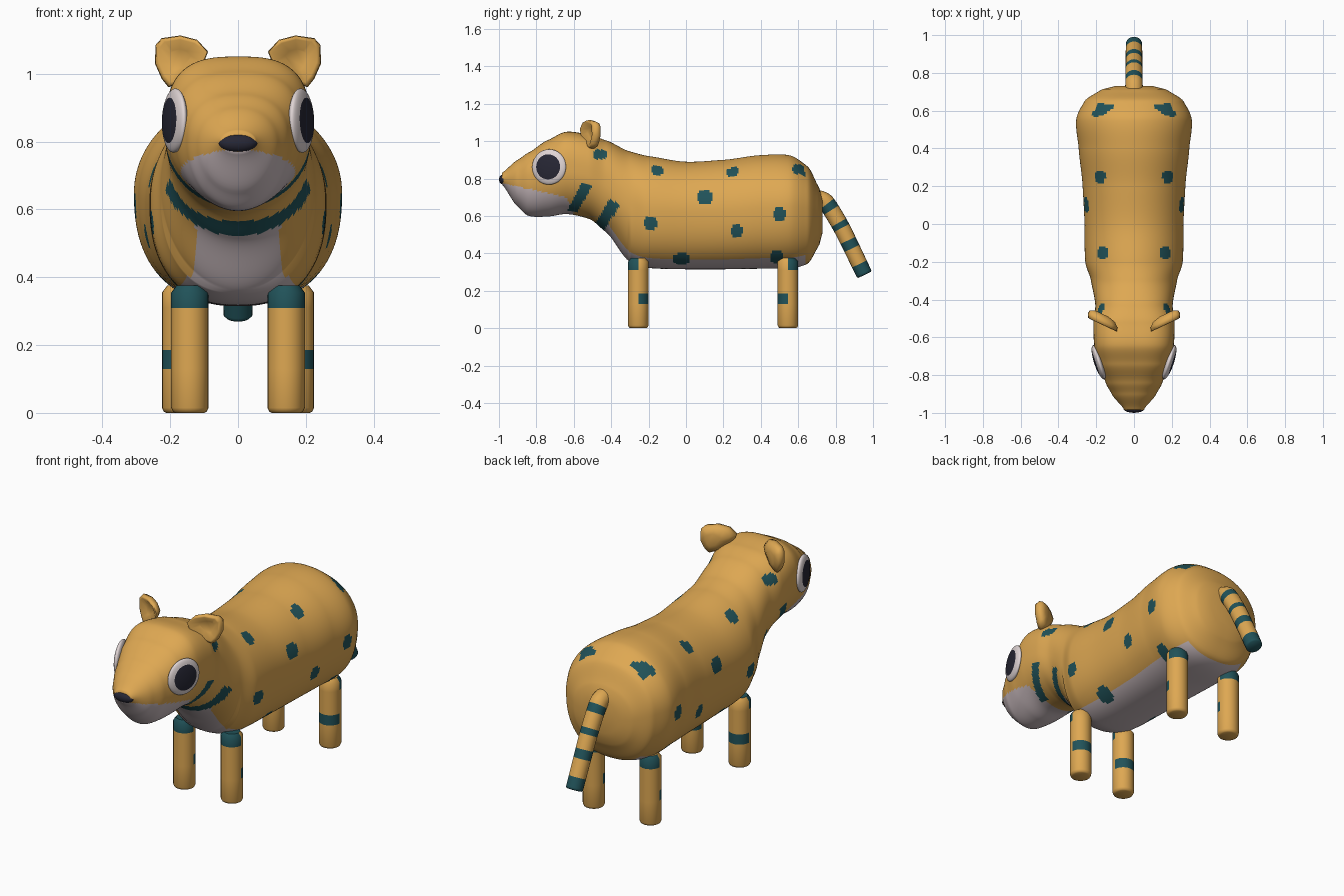
import bpy, bmesh, math
from mathutils import Vector, Matrix

if "Cube" in bpy.data.objects:
    bpy.data.objects.remove(bpy.data.objects["Cube"])


def material(name, rgb):
    m = bpy.data.materials.new(name)
    m.diffuse_color = (*rgb, 1)
    m.use_nodes = True
    m.node_tree.nodes["Principled BSDF"].inputs["Base Color"].default_value = m.diffuse_color
    return m


GOLD = material("golden_fur", (0.73, 0.39, 0.085))
TEAL = material("teal_markings", (0.015, 0.085, 0.1))
PALE = material("pale_fur", (0.58, 0.49, 0.51))
EYE = material("eye_white", (0.74, 0.66, 0.66))
DARK = material("dark_navy", (0.02, 0.02, 0.035))


def finish(name, bm, mats, rule=None, angle=50):
    """Turn a bmesh into a smooth object, colouring faces by rule(centre)."""
    bmesh.ops.recalc_face_normals(bm, faces=bm.faces)
    if rule:
        for f in bm.faces:
            f.material_index = rule(f.calc_center_median())
    me = bpy.data.meshes.new(name)
    bm.to_mesh(me)
    bm.free()
    for m in mats:
        me.materials.append(m)
    ob = bpy.data.objects.new(name, me)
    bpy.context.collection.objects.link(ob)
    bpy.ops.object.select_all(action='DESELECT')
    ob.select_set(True)
    bpy.context.view_layer.objects.active = ob
    bpy.ops.object.shade_smooth_by_angle(angle=math.radians(angle))
    return ob


def loft(name, rings, mats, rule=None, angle=50):
    """Skin closed rings of points and cap both ends."""
    bm = bmesh.new()
    vs = [[bm.verts.new(p) for p in r] for r in rings]
    n = len(vs[0])
    for a, b in zip(vs, vs[1:]):
        for i in range(n):
            j = (i + 1) % n
            bm.faces.new((a[i], a[j], b[j], b[i]))
    bm.faces.new(vs[0])
    bm.faces.new(vs[-1])
    return finish(name, bm, mats, rule, angle)


def curve(keys, t, col):
    """Catmull-Rom style interpolation of a key column by the first column."""
    i = max(k for k in range(len(keys) - 1) if keys[k][0] <= t or k == 0)
    a, b = keys[i], keys[i + 1]
    p, q = keys[max(i - 1, 0)], keys[min(i + 2, len(keys) - 1)]
    h = b[0] - a[0]
    u = (t - a[0]) / h
    ma = (b[col] - p[col]) / (b[0] - p[0]) * h * 0.7
    mb = (q[col] - a[col]) / (q[0] - a[0]) * h * 0.7
    return ((2*u**3 - 3*u*u + 1) * a[col] + (u**3 - 2*u*u + u) * ma
            + (3*u*u - 2*u**3) * b[col] + (u**3 - u*u) * mb)


# --- body and head: y, top, bottom, widest height, half width, upper power
BODY = [
    (-0.985, 0.83, 0.77, 0.80, 0.05, 2.0),
    (-0.90, 0.90, 0.65, 0.79, 0.118, 2.2),
    (-0.84, 0.94, 0.60, 0.80, 0.15, 2.4),
    (-0.74, 1.005, 0.597, 0.83, 0.188, 2.7),
    (-0.64, 1.05, 0.61, 0.84, 0.211, 2.9),
    (-0.52, 1.035, 0.585, 0.82, 0.215, 2.8),
    (-0.43, 1.005, 0.515, 0.77, 0.205, 2.5),
    (-0.30, 0.945, 0.355, 0.66, 0.228, 2.2),
    (-0.20, 0.92, 0.322, 0.63, 0.258, 2.0),
    (0.0, 0.89, 0.315, 0.62, 0.262, 2.0),
    (0.20, 0.90, 0.315, 0.62, 0.272, 2.0),
    (0.40, 0.925, 0.318, 0.64, 0.293, 2.0),
    (0.55, 0.925, 0.32, 0.65, 0.306, 2.0),
    (0.65, 0.865, 0.345, 0.64, 0.262, 2.1),
    (0.71, 0.755, 0.44, 0.61, 0.175, 2.2),
    (0.73, 0.69, 0.51, 0.60, 0.10, 2.0),
]
SIDE_SPOTS = [(-0.46, 0.93, .036, .026), (0.10, 0.70, .038, .038), (-0.19, 0.56, .034, .034),
              (0.27, 0.52, .032, .032), (0.50, 0.61, .032, .034), (-0.025, 0.37, .042, .03),
              (0.485, 0.38, .035, .03), (0.6, 0.85, .03, .025)]
TOP_SPOTS = [(0.165, -0.155), (0.18, 0.25), (0.175, 0.61)]


def blob(dx, dy):
    """Square spot with clipped corners."""
    dx, dy = abs(dx), abs(dy)
    return max(dx, dy) < 1 and dx + dy < 1.55


def stripe(y, z, a, b, half):
    d = Vector(b) - Vector(a)
    w = Vector((y, z)) - Vector(a)
    t = w.dot(d) / d.length_squared
    return 0 <= t <= 1 and abs(w.x * d.y - w.y * d.x) / d.length < half


def body_colour(c):
    x, y, z = abs(c.x), c.y, c.z
    if any(blob((y - a) / w, (z - b) / h) for a, b, w, h in SIDE_SPOTS):
        return 1
    if z > 0.7 and any(blob((x - a) / .027, (y - b) / .033) for a, b in TOP_SPOTS):
        return 1
    # neck stripes
    if stripe(y, z, (-0.615, 0.61), (-0.53, 0.77), 0.027) and x > 0.08:
        return 1
    if stripe(y, z, (-0.475, 0.52), (-0.38, 0.675), 0.031):
        return 1
    # pale muzzle, chest and belly
    if y < -0.6 and z < min(0.775 - (y + 0.98) * 0.22, 0.70 - (y + 0.64) * 2):
        return 2
    if -0.455 < y < 0.64 and z < curve(BODY, y, 2) + 0.053:
        return 2
    return 0


rings = []
N, M = 210, 112
for k in range(N + 1):
    y = BODY[0][0] + (BODY[-1][0] - BODY[0][0]) * k / N
    top, bot, mid, wid, pw = (curve(BODY, y, c) for c in range(1, 6))
    ring = []
    for i in range(M):
        a = math.tau * i / M
        c, s = math.cos(a), math.sin(a)
        n = pw if s > 0 else (2.4 if y > -0.3 else 2.0)
        r = (abs(c) ** n + abs(s) ** n) ** (-1 / n)
        ring.append((wid * r * c, y, mid + r * s * ((top - mid) if s > 0 else (mid - bot))))
    rings.append(ring)
loft("body_and_head", rings, [GOLD, TEAL, PALE], body_colour, 60)


# --- legs: half bands at top and ankle on opposite sides
def leg(name, x, y, facing):
    def colour(c):
        ahead = (c.y - y) * facing > 0
        return int((ahead and c.z > 0.31) or (not ahead and 0.13 < c.z < 0.185))
    prof = [(0.0, .042), (0.004, .05), (0.015, .055), (0.13, .055), (0.185, .055),
            (0.31, .055), (0.355, .055), (0.375, .04)]
    rings = [[(x + r * math.cos(math.tau * i / 24), y + r * math.sin(math.tau * i / 24), z)
              for i in range(24)] for z, r in prof]
    loft(name, rings, [GOLD, TEAL], colour)


# --- ears: shallow bowls lofted from an outline
EAR = [(.10, 1.035), (.088, 1.065), (.12, 1.10), (.17, 1.113), (.225, 1.105), (.243, 1.085),
       (.245, 1.03), (.225, .985), (.205, .96), (.15, .98)]


def ear(name, side):
    cx, cz = 0.172, 1.045
    rings = [[(side * (cx + (x - cx) * s), -0.555 + 0.47 * (cx + (x - cx) * s - 0.08) + d,
               cz + (z - cz) * s) for x, z in EAR]
             for s, d in [(.45, .038), (.85, .026), (1, .004), (.97, -.018), (.82, -.02), (.4, .002)]]
    loft(name, rings, [GOLD], None, 80)


# --- eyes: flattened discs with the pupil on the central faces
def eye(name, side):
    bm = bmesh.new()
    bmesh.ops.create_uvsphere(bm, u_segments=32, v_segments=28, radius=1)
    normal = Vector((side * math.cos(0.32), -math.sin(0.32), 0.03)).normalized()
    place = Matrix.Translation((side * 0.187, -0.732, 0.862)) @ normal.to_track_quat('Z', 'Y').to_matrix().to_4x4()
    for f in bm.faces:
        c = f.calc_center_median()
        f.material_index = int(c.z > 0 and math.hypot(c.x, c.y) < 0.69)
    bm.transform(place @ Matrix.Diagonal((.095, .095, .024, 1)))
    finish(name, bm, [EYE, DARK])


for side, word in ((1, "right"), (-1, "left")):
    leg("front_leg_" + word, side * 0.142, -0.255, -1)
    leg("rear_leg_" + word, side * 0.169, 0.545, 1)
    ear("ear_" + word, side)
    eye("eye_" + word, side)

# --- nose
bm = bmesh.new()
bmesh.ops.create_uvsphere(bm, u_segments=16, v_segments=10, radius=1)
bm.transform(Matrix.Translation((0, -0.976, 0.795)) @ Matrix.Diagonal((.057, .024, .027, 1)))
finish("nose", bm, [DARK])

# --- tail: banded tube along a drooping path
PATH = [(0.0, 0.67, 0.70), (0.2, 0.745, 0.675), (0.45, 0.825, 0.55), (0.7, 0.89, 0.42), (1.0, 0.955, 0.285)]
BANDS = [(0.23, 0.30), (0.41, 0.485), (0.60, 0.68), (0.87, 2)]
rings = []
K = 60
for k in range(K + 1):
    t = k / K
    p = Vector((0, curve(PATH, t, 1), curve(PATH, t, 2)))
    e = 0.02
    t0, t1 = max(t - e, 0), min(t + e, 1)
    d = Vector((0, curve(PATH, t1, 1) - curve(PATH, t0, 1), curve(PATH, t1, 2) - curve(PATH, t0, 2))).normalized()
    up = Vector((1, 0, 0)).cross(d)
    r = 0.047 - 0.004 * t - (0.006 if k == K else 0)
    rings.append([p + Vector((r * math.cos(math.tau * i / 20), 0, 0)) + up * r * math.sin(math.tau * i / 20)
                  for i in range(20)])
tail = loft("tail", rings, [GOLD, TEAL])
for f in tail.data.polygons:
    t = (f.index // 20 + 0.5) / K if f.index < 20 * K else 0.0 if f.index == 20 * K else 1.0
    f.material_index = int(any(a < t < b for a, b in BANDS))
